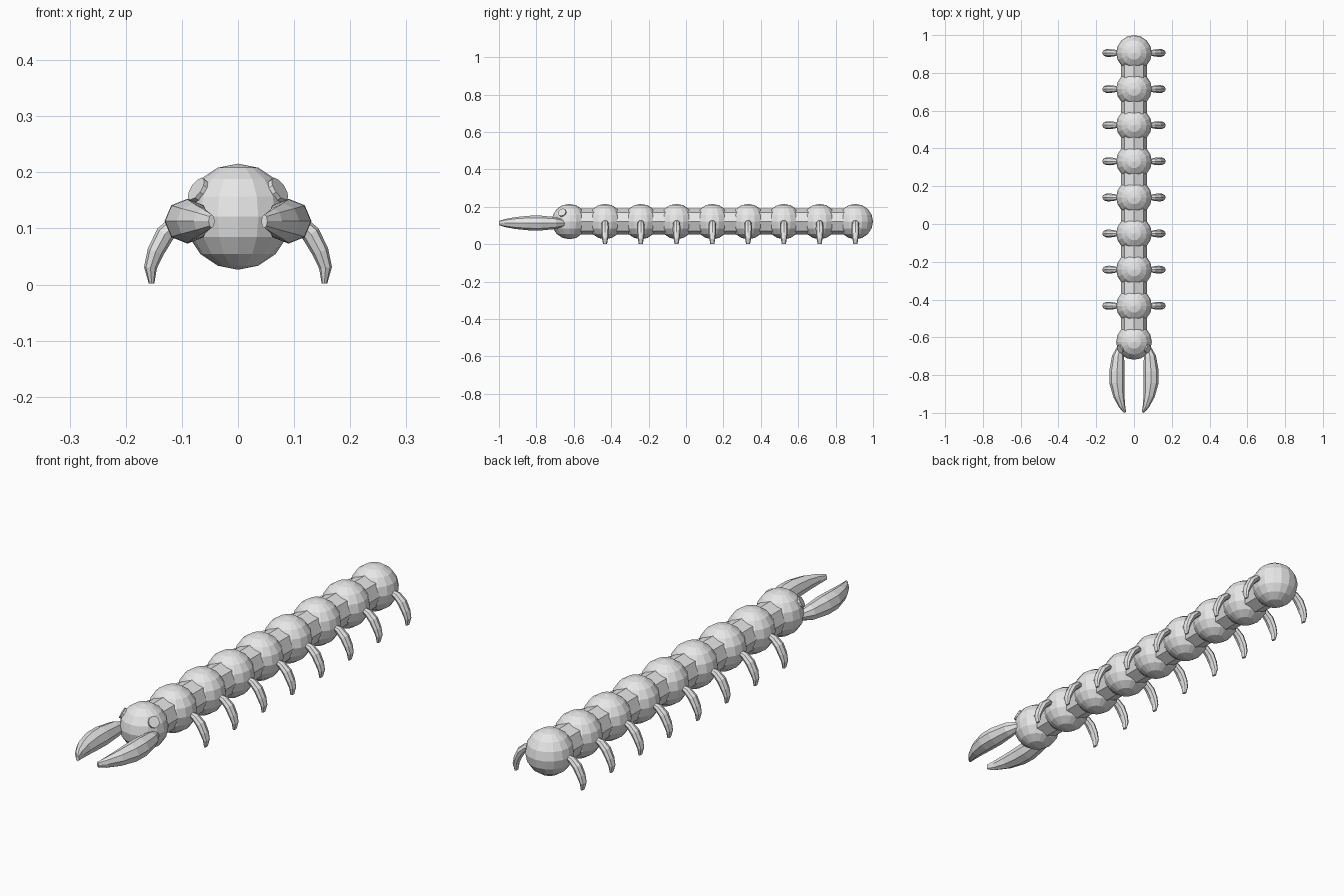
import bpy, bmesh, math
from mathutils import Vector

if "Cube" in bpy.data.objects:
    bpy.data.objects.remove(bpy.data.objects["Cube"])

grey = bpy.data.materials.new("plain_grey")
grey.diffuse_color = (0.8, 0.8, 0.8, 1)
grey.use_nodes = True
grey.node_tree.nodes["Principled BSDF"].inputs["Base Color"].default_value = grey.diffuse_color

R, Z = 0.0945, 0.121          # segment radius and centre height
STEP, TAIL_Y = 0.1912, 0.9055  # segment spacing and rear segment centre
HEAD_Y = TAIL_Y - 8 * STEP


def finish(ob, name):
    ob.name = name
    ob.data.materials.append(grey)
    return ob


def cylinder(name, loc, axis, radius, depth, sides):
    bpy.ops.mesh.primitive_cylinder_add(vertices=sides, radius=radius, depth=depth, location=loc)
    ob = finish(bpy.context.object, name)
    ob.rotation_euler = Vector(axis).to_track_quat('Z', 'Y').to_euler()
    return ob


def claw(name, sections, place, sides=8):
    """Loft along a flat curve: each section is (u, v, in-plane half, cross half)."""
    bm = bmesh.new()
    rings = []
    for i, (u, v, h, w) in enumerate(sections):
        a, b = sections[max(i - 1, 0)], sections[min(i + 1, len(sections) - 1)]
        t = Vector((b[0] - a[0], b[1] - a[1])).normalized()
        n = Vector((-t.y, t.x))
        ring = []
        for k in range(sides):
            ang = 2 * math.pi * k / sides
            c, s = h * math.cos(ang), w * math.sin(ang)
            ring.append(bm.verts.new(place(u + n.x * c, v + n.y * c, s)))
        rings.append(ring)
    for r0, r1 in zip(rings, rings[1:]):
        for k in range(sides):
            j = (k + 1) % sides
            bm.faces.new((r0[k], r0[j], r1[j], r1[k]))
    bm.faces.new(rings[0])
    bm.faces.new(rings[-1])
    bmesh.ops.recalc_face_normals(bm, faces=bm.faces)
    me = bpy.data.meshes.new(name)
    bm.to_mesh(me)
    bm.free()
    ob = bpy.data.objects.new(name, me)
    bpy.context.collection.objects.link(ob)
    return finish(ob, name)


LEG = [(0.078, 0.122, 0.008, 0.010), (0.105, 0.113, 0.015, 0.018),
       (0.130, 0.090, 0.017, 0.021), (0.147, 0.058, 0.015, 0.020),
       (0.156, 0.030, 0.0115, 0.016), (0.154, 0.002, 0.005, 0.011)]
PINCER = [(0.070, -0.640, 0.012, 0.015), (0.084, -0.700, 0.032, 0.032),
          (0.090, -0.780, 0.041, 0.040), (0.090, -0.840, 0.040, 0.039),
          (0.080, -0.910, 0.030, 0.032), (0.063, -0.965, 0.017, 0.022),
          (0.047, -0.998, 0.006, 0.012)]

# Body segments, with the head at the front, joined by short octagonal links
for i in range(9):
    y = HEAD_Y + i * STEP
    bpy.ops.mesh.primitive_uv_sphere_add(segments=16, ring_count=8, radius=R, location=(0, y, Z))
    finish(bpy.context.object, "head" if i == 0 else "body_segment")
    if i < 8:
        cylinder("body_link", (0, y + STEP / 2, Z), (0, 1, 0), 0.07, 0.1, 8)

for side in (-1, 1):
    # Legs under every segment except the head
    for i in range(1, 9):
        y = HEAD_Y + i * STEP
        claw("leg", LEG, lambda u, v, s: (side * u, y + s, v))
    # Pincers in front of the head
    claw("pincer", PINCER, lambda u, v, s: (side * u, v, 0.113 + s))
    # Flat round eyes set into the head
    d = Vector((side * 0.078, -0.041, 0.052)).normalized()
    cylinder("eye", Vector((0, HEAD_Y, Z)) + d * 0.088, d, 0.023, 0.02, 10)
